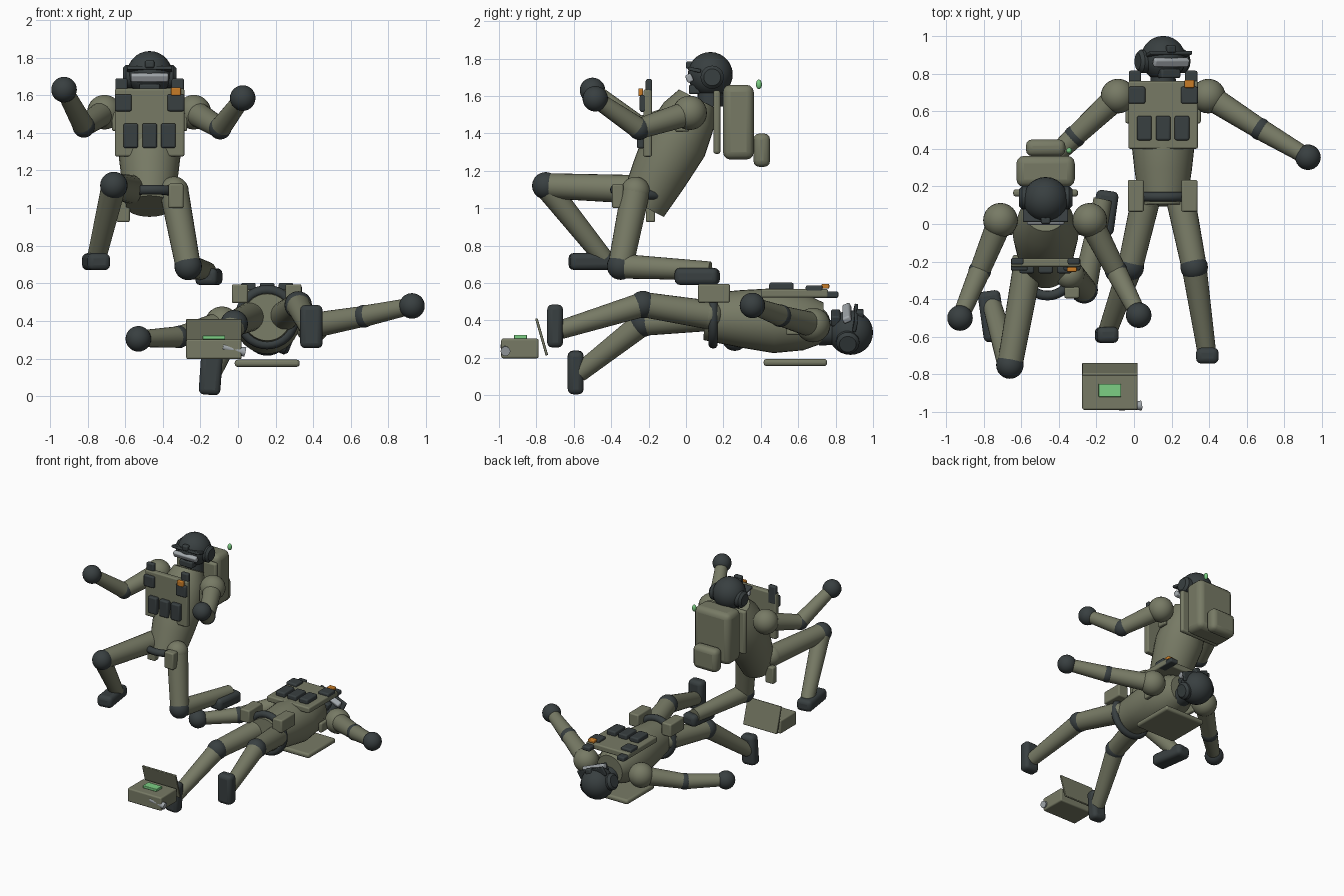
import bpy, bmesh, math
from mathutils import Matrix, Vector, Euler

cube = bpy.data.objects.get("Cube")
if cube:
    bpy.data.objects.remove(cube, do_unlink=True)


def material(name, rgb):
    m = bpy.data.materials.new(name)
    m.use_nodes = True
    m.diffuse_color = (*rgb, 1)
    m.node_tree.nodes["Principled BSDF"].inputs["Base Color"].default_value = (*rgb, 1)
    return m


OLIVE = material("olive_fabric", (0.185, 0.195, 0.13))
DARK = material("dark_gear", (0.04, 0.05, 0.052))
GREY = material("light_grey", (0.36, 0.39, 0.41))
GREEN = material("green_light", (0.2, 0.62, 0.23))
ORANGE = material("orange_tag", (0.58, 0.2, 0.02))


def finish(name, bm, mat, matrix, bevel=0):
    bmesh.ops.recalc_face_normals(bm, faces=bm.faces[:])
    mesh = bpy.data.meshes.new(name)
    bm.to_mesh(mesh)
    bm.free()
    mesh.materials.append(mat)
    ob = bpy.data.objects.new(name, mesh)
    bpy.context.collection.objects.link(ob)
    ob.matrix_world = matrix
    if bevel:
        mod = ob.modifiers.new("Rounded edges", "BEVEL")
        mod.width, mod.segments = bevel, 3
    bpy.ops.object.select_all(action="DESELECT")
    ob.select_set(True)
    bpy.context.view_layer.objects.active = ob
    bpy.ops.object.shade_smooth_by_angle(angle=math.radians(40))
    return ob


def box(name, pos, size, mat, frame=Matrix(), bevel=0.01, rot=(0, 0, 0)):
    bm = bmesh.new()
    bmesh.ops.create_cube(bm, size=1)
    bmesh.ops.scale(bm, vec=size, verts=bm.verts)
    turn = Euler([math.radians(a) for a in rot]).to_matrix().to_4x4()
    return finish(name, bm, mat, frame @ Matrix.Translation(pos) @ turn, bevel)


def ball(name, pos, r, mat, frame=Matrix(), stretch=(1, 1, 1)):
    bm = bmesh.new()
    bmesh.ops.create_uvsphere(bm, u_segments=24, v_segments=14, radius=r)
    bmesh.ops.scale(bm, vec=stretch, verts=bm.verts)
    return finish(name, bm, mat, frame @ Matrix.Translation(pos))


def lathe(name, a, b, profile, mat, frame=Matrix(), n=24):
    """Round solid from a to b; profile is (fraction, radius) pairs."""
    a, b = Vector(a), Vector(b)
    bm = bmesh.new()
    rings = []
    for t, r in profile:
        rings.append([bm.verts.new((r * math.cos(i * math.tau / n), r * math.sin(i * math.tau / n),
                                    t * (b - a).length)) for i in range(n)])
    for lo, hi in zip(rings, rings[1:]):
        for i in range(n):
            j = (i + 1) % n
            bm.faces.new((lo[i], lo[j], hi[j], hi[i]))
    bm.faces.new(rings[0])
    bm.faces.new(rings[-1])
    turn = (b - a).to_track_quat("Z", "Y").to_matrix().to_4x4()
    return finish(name, bm, mat, frame @ Matrix.Translation(a) @ turn)


def ring(name, frame, major, minor, mat):
    bm = bmesh.new()
    n, k = 32, 10
    vs = [[bm.verts.new(((major + minor * math.cos(v * math.tau / k)) * math.cos(u * math.tau / n),
                         (major + minor * math.cos(v * math.tau / k)) * math.sin(u * math.tau / n),
                         minor * math.sin(v * math.tau / k))) for v in range(k)] for u in range(n)]
    for u in range(n):
        for v in range(k):
            w, x = (u + 1) % n, (v + 1) % k
            bm.faces.new((vs[u][v], vs[w][v], vs[w][x], vs[u][x]))
    return finish(name, bm, mat, frame)


def head(who, frame):
    ball(who + "_helmet", (0, 0, 0), 0.12, DARK, frame)
    lathe(who + "_neck", (0, 0, -0.17), (0, 0, -0.05), [(0, 0.07), (1, 0.065)], DARK, frame)
    box(who + "_brim", (0, -0.085, 0.025), (0.24, 0.07, 0.02), DARK, frame, 0.006, (-12, 0, 0))
    box(who + "_mount", (0, -0.11, 0.05), (0.05, 0.04, 0.04), DARK, frame)
    box(who + "_visor", (0, -0.112, -0.02), (0.2, 0.035, 0.045), GREY, frame, 0.01, (25, 0, 0))
    box(who + "_chin_guard", (0, -0.085, -0.08), (0.11, 0.06, 0.05), DARK, frame)
    for s, side in ((1, "left"), (-1, "right")):
        lathe(f"{who}_{side}_ear_cup", (s * 0.085, 0.01, -0.015), (s * 0.142, 0.01, -0.015),
              [(0, 0.062), (0.7, 0.062), (1, 0.045)], DARK, frame)


def vest(who, frame):
    box(who + "_chest_panel", (0, -0.185, 0.005), (0.37, 0.045, 0.36), OLIVE, frame)
    box(who + "_back_panel", (0, 0.185, 0.01), (0.345, 0.038, 0.34), OLIVE, frame, 0.015)
    for i in (-1, 0, 1):
        box(f"{who}_magazine_pouch_{i + 2}", (i * 0.1, -0.222, -0.065), (0.078, 0.04, 0.13), DARK, frame)
    for s, side in ((1, "left"), (-1, "right")):
        box(f"{who}_{side}_chest_pouch", (s * 0.14, -0.21, 0.11), (0.09, 0.035, 0.09), DARK, frame)
        box(f"{who}_{side}_strap", (s * 0.15, -0.178, 0.17), (0.065, 0.035, 0.14), DARK, frame)
        box(f"{who}_{side}_side_panel", (s * 0.185, 0, 0.01), (0.03, 0.075, 0.1), OLIVE, frame)
    box(who + "_tag", (0.14, -0.222, 0.17), (0.052, 0.025, 0.042), ORANGE, frame, 0.006)


def arm(who, shoulder, elbow, hand):
    ball(who + "_shoulder", shoulder, 0.092, OLIVE)
    lathe(who + "_upper_arm", shoulder, elbow, [(0, 0.068), (1, 0.055)], OLIVE)
    ball(who + "_elbow_pad", elbow, 0.06, DARK)
    lathe(who + "_forearm", elbow, hand, [(0, 0.057), (1, 0.044)], OLIVE)
    ball(who + "_glove", hand, 0.068, DARK)


def leg(who, hip, knee, ankle, boot, boot_size, tilt=(0, 0, 0)):
    ball(who + "_hip", hip, 0.078, OLIVE)
    lathe(who + "_thigh", hip, knee, [(0, 0.077), (1, 0.067)], OLIVE)
    ball(who + "_knee_pad", knee, 0.073, DARK)
    lathe(who + "_shin", knee, ankle, [(0, 0.066), (1, 0.05)], OLIVE)
    box(who + "_boot", boot, boot_size, DARK, bevel=0.028, rot=tilt)


TORSO = [(0, 0.125), (0.3, 0.153), (0.6, 0.174), (0.85, 0.15), (1, 0.11)]

# Kneeling figure
k = "kneeling"
lathe(k + "_torso", (-0.47, -0.23, 1.01), (-0.47, 0.06, 1.585), TORSO, OLIVE, n=32)
ring(k + "_belt", Matrix.Translation((-0.46, -0.25, 1.08)) @ Matrix.Rotation(math.radians(-8), 4, "X"),
     0.132, 0.026, DARK)
kneel = Matrix.Translation((-0.47, -0.02, 1.45))
vest(k, kneel)
head(k, Matrix.Translation((-0.47, 0.13, 1.715)))
arm(k + "_right", (-0.71, 0.02, 1.51), (-0.82, -0.25, 1.435), (-0.925, -0.5, 1.63))
arm(k + "_left", (-0.235, 0.02, 1.51), (-0.095, -0.25, 1.425), (0.025, -0.485, 1.585))
leg(k + "_right", (-0.57, -0.25, 1.1), (-0.66, -0.75, 1.12), (-0.755, -0.43, 0.72),
    (-0.755, -0.49, 0.715), (0.12, 0.27, 0.09), (0, 0, 8))
leg(k + "_left", (-0.34, -0.27, 1.09), (-0.265, -0.35, 0.69), (-0.165, 0.13, 0.665),
    (-0.155, 0.06, 0.635), (0.12, 0.235, 0.09), (0, 0, -8))
box(k + "_left_hip_pouch", (-0.33, -0.365, 1.065), (0.08, 0.06, 0.13), OLIVE)
box(k + "_right_hip_pouch", (-0.61, -0.19, 0.99), (0.07, 0.05, 0.13), OLIVE)

# Backpack
box("backpack", (-0.47, 0.28, 1.46), (0.31, 0.165, 0.4), OLIVE, bevel=0.04)
box("backpack_pouch", (-0.47, 0.405, 1.31), (0.21, 0.09, 0.18), OLIVE, bevel=0.035)
ball("backpack_beacon", (-0.345, 0.39, 1.662), 0.016, GREEN, stretch=(1, 1, 1.6))

# Lying figure, on its back with the head toward the rear
p = "lying"
lie = Matrix.Translation((0.155, 0.575, 0.36)) @ Matrix.Rotation(-math.pi / 2, 4, "X")
lathe(p + "_torso", (0.155, 0.1, 0.42), (0.155, 0.73, 0.385), TORSO, OLIVE, n=32)
ring(p + "_belt", Matrix.Translation((0.155, 0.145, 0.42)) @ Matrix.Rotation(math.pi / 2, 4, "X"),
     0.145, 0.026, DARK)
vest(p, lie)
head(p, Matrix.Translation((0.155, 0.88, 0.335)) @ Matrix.Rotation(-math.pi / 2, 4, "X")
     @ Matrix.Rotation(math.radians(22), 4, "Z"))
arm(p + "_right", (-0.085, 0.68, 0.385), (-0.315, 0.465, 0.315), (-0.53, 0.26, 0.305))
arm(p + "_left", (0.395, 0.68, 0.375), (0.67, 0.505, 0.425), (0.925, 0.355, 0.48))
leg(p + "_right", (0.06, 0.12, 0.42), (-0.02, -0.23, 0.385), (-0.14, -0.57, 0.12),
    (-0.145, -0.59, 0.122), (0.115, 0.085, 0.23), (0, 4, 0))
leg(p + "_left", (0.25, 0.12, 0.43), (0.32, -0.23, 0.485), (0.385, -0.67, 0.35),
    (0.39, -0.7, 0.37), (0.12, 0.085, 0.23))
for x, side in ((0.295, "left"), (0.01, "right")):
    box(f"{p}_{side}_hip_pouch", (x, 0.15, 0.545), (0.085, 0.17, 0.1), OLIVE)

# Open equipment case with a screen and a probe
box("case_body", (-0.128, -0.888, 0.25), (0.295, 0.2, 0.105), OLIVE)
box("case_lid", (-0.128, -0.772, 0.312), (0.295, 0.014, 0.205), OLIVE, bevel=0.005, rot=(16, 0, 0))
box("case_screen", (-0.128, -0.885, 0.312), (0.12, 0.07, 0.02), GREEN, bevel=0.004)
lathe("case_probe", (-0.08, -0.975, 0.262), (0.038, -0.965, 0.235), [(0, 0.018), (0.5, 0.018), (1, 0.026)], GREY)
